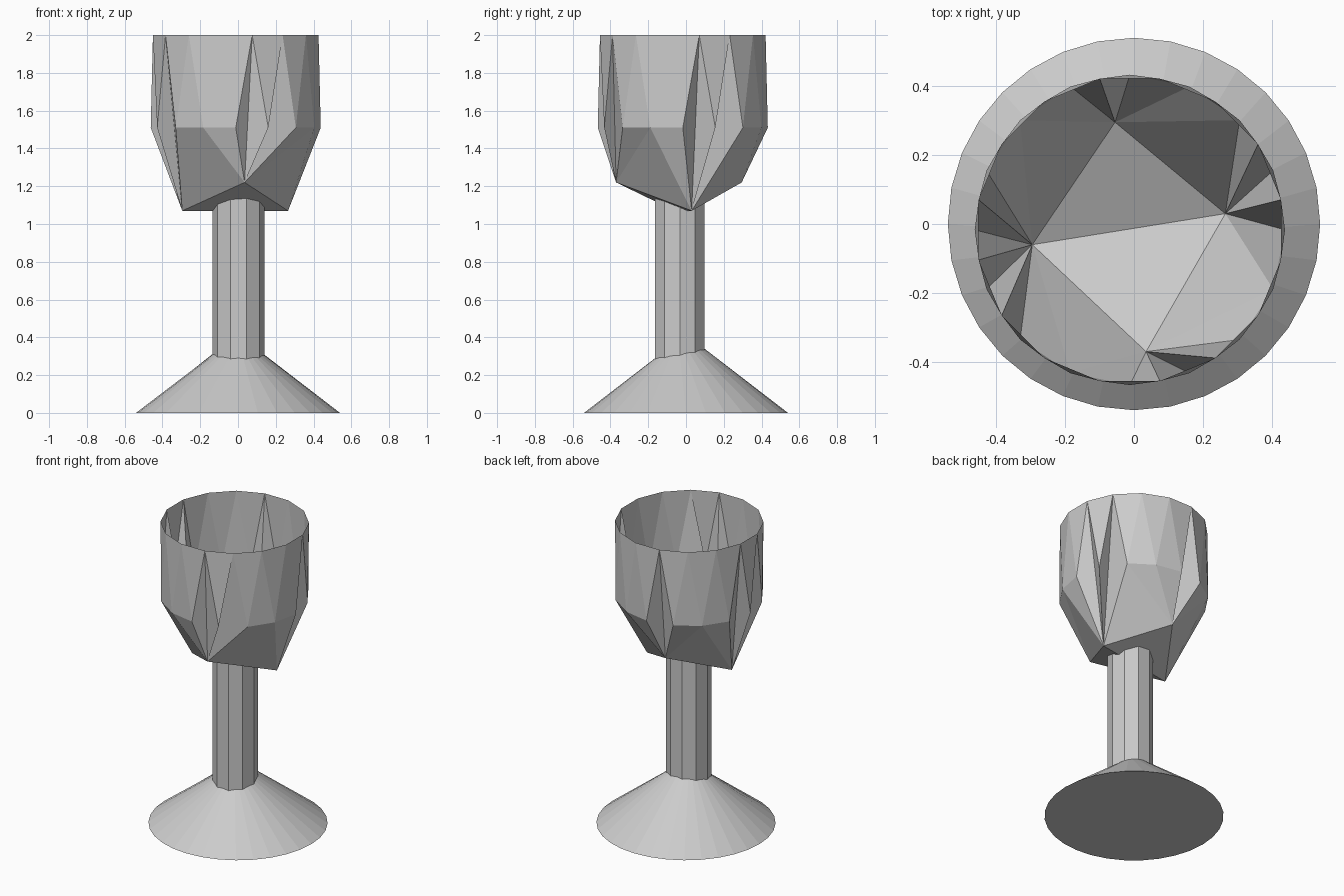
import bpy
from math import sin, cos, pi, hypot

if "Cube" in bpy.data.objects:
    bpy.data.objects.remove(bpy.data.objects["Cube"])


def make(name, verts, faces):
    mesh = bpy.data.meshes.new(name)
    mesh.from_pydata(verts, [], faces)
    mesh.update()
    obj = bpy.data.objects.new(name, mesh)
    bpy.context.collection.objects.link(obj)
    return obj


def ring(n, r, cx, cy, z, offset=0.0):
    return [(cx + r * cos(2 * pi * (i + offset) / n),
             cy + r * sin(2 * pi * (i + offset) / n), z) for i in range(n)]


def bridge(n):
    return [(i, (i + 1) % n, n + (i + 1) % n, n + i) for i in range(n)]


# Four uneven lowest points of the bowl: left, front, right, back
A, C, B, D = (-0.295, -0.06, 1.07), (0.035, -0.37, 1.22), (0.265, 0.03, 1.07), (-0.055, 0.295, 1.22)


def cone_z(x, y):
    return (0.54 - hypot(x, y)) / 1.3


def bowl_z(x, y):
    # Height of the folded bowl floor, rising on both sides of edge A-B
    ux, uy = B[0] - A[0], B[1] - A[1]
    d = (ux * (y - A[1]) - uy * (x - A[0])) / hypot(ux, uy)
    return 1.07 + (0.48 * d if d > 0 else -0.42 * d)


# Foot: cone that stops where it meets the off-centre stem
outer = ring(32, 0.54, 0, 0, 0)
inner = [(x, y, cone_z(x, y)) for x, y, _ in ring(32, 0.128, 0.003, -0.033, 0)]
make("foot", outer + inner, bridge(32) + [tuple(reversed(range(32)))])

# Stem: ten-sided tube trimmed to the foot and the bowl floor
plan = ring(10, 0.137, 0.003, -0.033, 0)
make("stem", [(x, y, cone_z(x, y)) for x, y, _ in plan]
     + [(x, y, bowl_z(x, y)) for x, y, _ in plan], bridge(10))

# Bowl: rim ring, waist ring and four floor points, with some inward folds
N = 16
verts = (ring(N, 0.45, -0.012, -0.017, 1.51)
         + ring(N, 0.447, -0.012, -0.017, 2.0, 0.5) + [A, C, B, D])
a, c, b, d = range(2 * N, 2 * N + 4)
owner = [b] * 2 + [d] * 4 + [a] * 5 + [c] * 4 + [b]
folds = {0, 1, 4, 7, 8, 9, 12, 13}
faces = [(a, b, c), (a, d, b)]
for k in range(N):
    nxt, rim, low = (k + 1) % N, N + k, owner[k]
    faces.append((N + (k - 1) % N, k, rim))
    if k in folds:
        faces += [(low, rim, k), (low, nxt, rim)]
    else:
        faces += [(low, nxt, k), (k, nxt, rim)]
    if owner[nxt] != low:
        faces.append((low, owner[nxt], nxt))

# Consistent outward winding for the bowl walls and floor
cup = make("bowl", verts, faces)
import bmesh
bm = bmesh.new()
bm.from_mesh(cup.data)
bmesh.ops.recalc_face_normals(bm, faces=bm.faces)
bm.to_mesh(cup.data)
bm.free()
